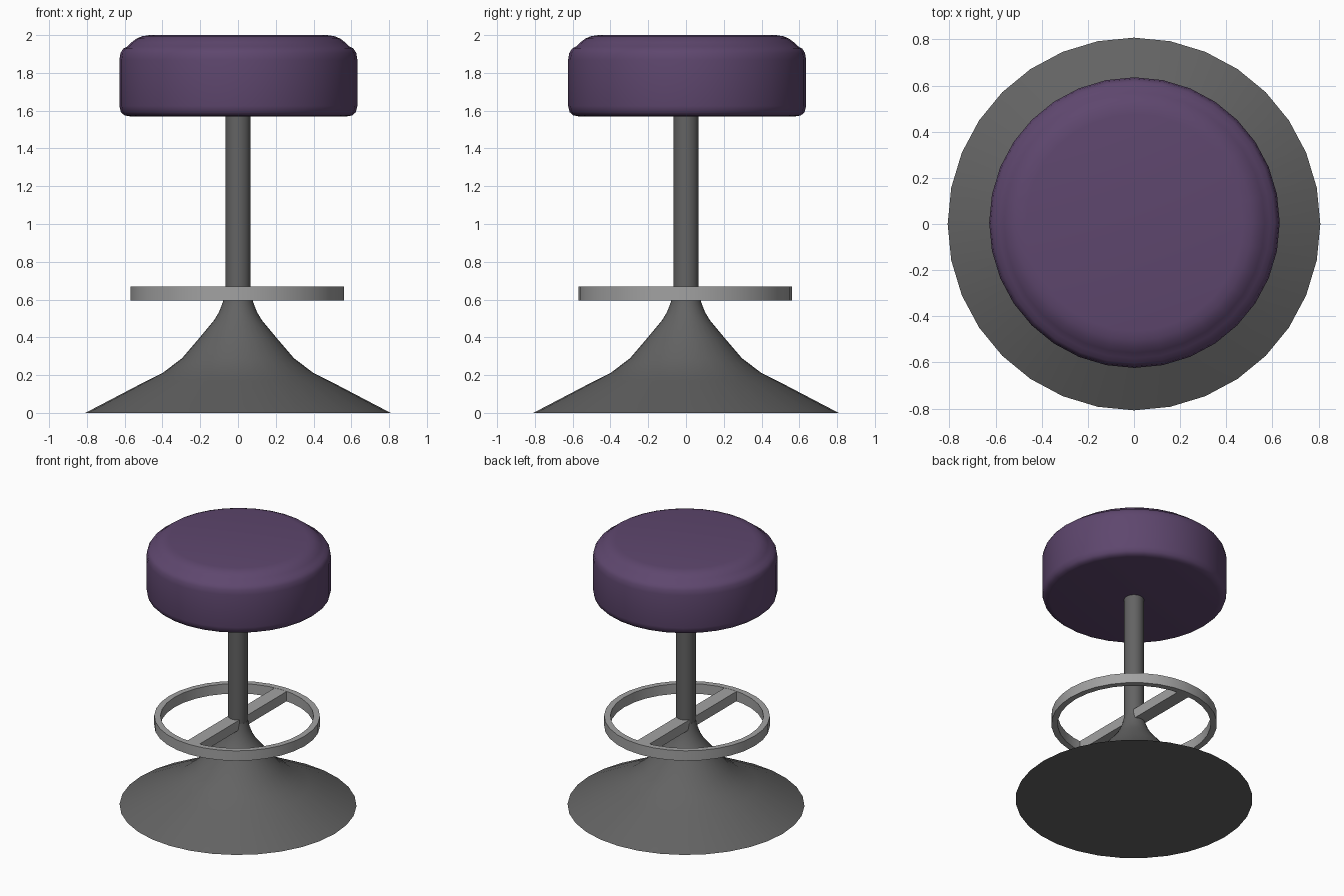
import bpy, bmesh, math

if "Cube" in bpy.data.objects:
    bpy.data.objects.remove(bpy.data.objects["Cube"])

SIDES = 32


def material(name, rgb):
    m = bpy.data.materials.new(name)
    m.diffuse_color = (*rgb, 1.0)
    m.use_nodes = True
    m.node_tree.nodes["Principled BSDF"].inputs["Base Color"].default_value = m.diffuse_color
    return m


purple = material("purple upholstery", (0.112, 0.062, 0.155))
dark_grey = material("dark grey metal", (0.125, 0.125, 0.125))
light_grey = material("light grey metal", (0.36, 0.36, 0.36))


def finish(name, bm, mat, angle):
    bmesh.ops.recalc_face_normals(bm, faces=bm.faces)
    mesh = bpy.data.meshes.new(name)
    bm.to_mesh(mesh)
    bm.free()
    mesh.materials.append(mat)
    ob = bpy.data.objects.new(name, mesh)
    bpy.context.collection.objects.link(ob)
    bpy.ops.object.select_all(action='DESELECT')
    ob.select_set(True)
    bpy.context.view_layer.objects.active = ob
    bpy.ops.object.shade_smooth_by_angle(angle=math.radians(angle))
    return ob


def lathe(name, profile, mat, centre=(0, 0), closed=False, angle=40):
    """Spin an (r, z) profile round the vertical; open profiles get flat caps."""
    bm = bmesh.new()
    rings = []
    for r, z in profile:
        rings.append([bm.verts.new((centre[0] + r * math.cos(2 * math.pi * i / SIDES),
                                    centre[1] + r * math.sin(2 * math.pi * i / SIDES), z))
                      for i in range(SIDES)])
    pairs = list(zip(rings, rings[1:]))
    if closed:
        pairs.append((rings[-1], rings[0]))
    else:
        bm.faces.new(rings[0][::-1])
        bm.faces.new(rings[-1])
    for a, b in pairs:
        for i in range(SIDES):
            j = (i + 1) % SIDES
            bm.faces.new((a[i], a[j], b[j], b[i]))
    return finish(name, bm, mat, angle)


# Flared trumpet base
lathe("base", [(0.808, 0), (0.487, 0.168), (0.397, 0.213), (0.296, 0.29), (0.21, 0.39),
               (0.127, 0.49), (0.1, 0.535), (0.08, 0.587), (0.068, 0.64)], dark_grey)

# Central post
lathe("post", [(0.067, 0.6), (0.067, 1.6)], dark_grey)

# Padded seat with rounded lower edge and stepped, rounded upper edge
lathe("seat", [(0.575, 1.57), (0.603, 1.575), (0.622, 1.592), (0.63, 1.625), (0.63, 1.87),
               (0.624, 1.905), (0.61, 1.928), (0.588, 1.94), (0.565, 1.962), (0.54, 1.981),
               (0.51, 1.994), (0.47, 2.0)], purple, centre=(0.002, 0.006), angle=50)

# Foot ring and the bar that carries it
lathe("foot_ring", [(0.565, 0.595), (0.565, 0.67), (0.522, 0.67), (0.522, 0.595)],
      light_grey, centre=(-0.005, -0.004), closed=True)
bm = bmesh.new()
bmesh.ops.create_cube(bm, size=1)
for v in bm.verts:
    v.co = (v.co.x * 0.1 - 0.005, v.co.y * 1.07 - 0.004, v.co.z * 0.073 + 0.6325)
finish("foot_bar", bm, light_grey, 30)
